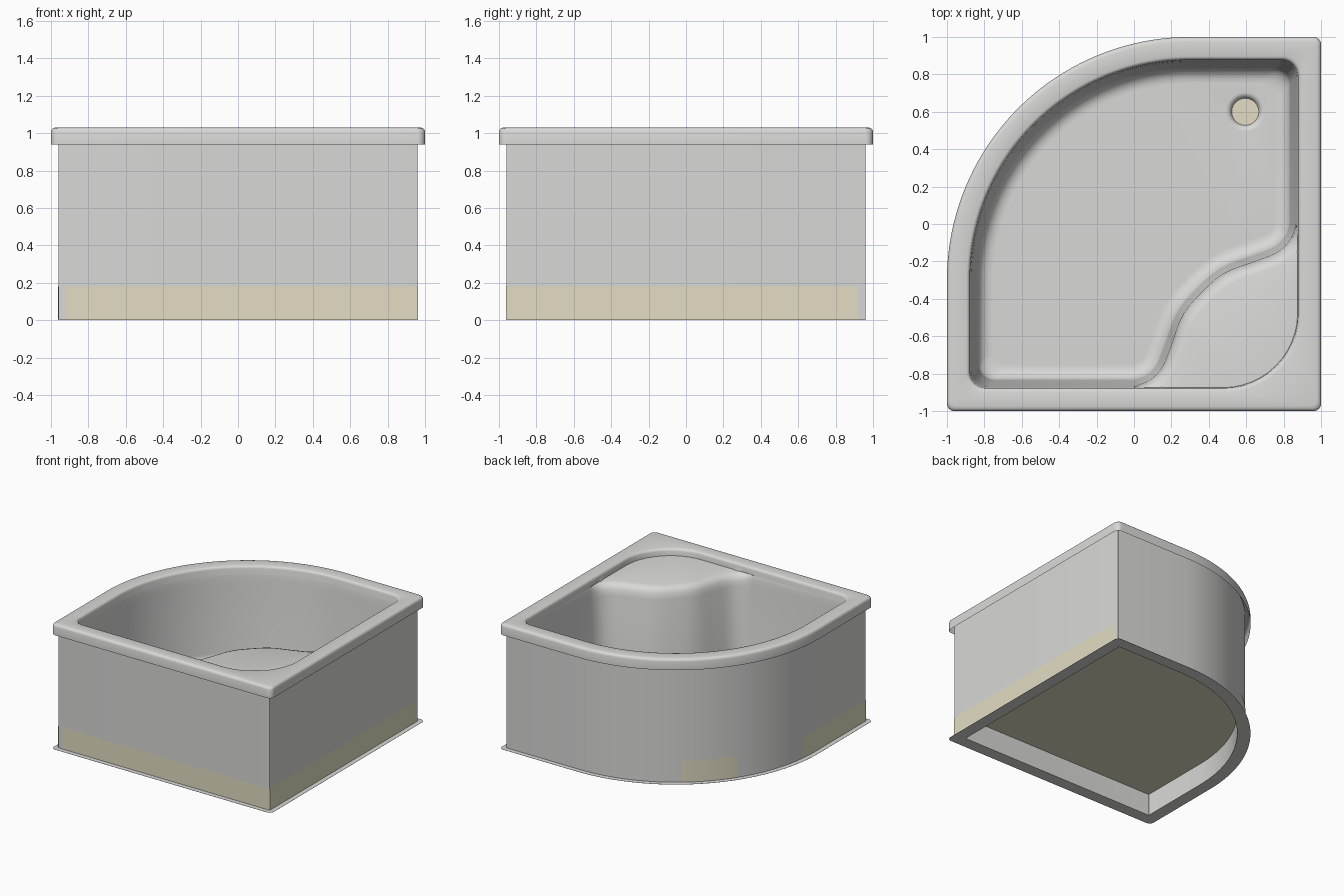
import bpy, bmesh, math
from mathutils import Vector

cube = bpy.data.objects.get("Cube")
if cube:
    bpy.data.objects.remove(cube, do_unlink=True)


def material(name, rgb):
    m = bpy.data.materials.new(name)
    m.use_nodes = True
    m.diffuse_color = (*rgb, 1)
    bsdf = m.node_tree.nodes["Principled BSDF"]
    bsdf.inputs["Base Color"].default_value = (*rgb, 1)
    bsdf.inputs["Roughness"].default_value = 0.5
    return m


WHITE = material("glazed white", (0.69, 0.69, 0.68))
CREAM = material("cream", (0.77, 0.72, 0.55))

BIG = 1.30            # radius of the curved corner
FLOOR = .27           # height of the basin floor
FOOT = .075           # radius of the rounded foot of the basin wall
INNER = .09           # radius of the small basin corners
STRAIGHT, ARC = 10, 13
N = 2 * STRAIGHT + ARC


def arc(cx, cy, r, a0, a1, n):
    angles = [math.radians(a0 + (a1 - a0) * i / (n - 1)) for i in range(n)]
    return [(cx + r * math.cos(a), cy + r * math.sin(a)) for a in angles]


def big_arc(inset, a0, a1, n):
    """Part of the large curved corner at the back."""
    return arc(BIG - 1, 1 - BIG, BIG - inset, a0, a1, n)


def corner_section(e, r):
    """Front-left quarter with a plain rounded corner."""
    line = [(i / STRAIGHT * (e - r), -e) for i in range(STRAIGHT)]
    mirrored = [(-y, -x) for x, y in reversed(line)]
    return line + arc(e - r, r - e, r, -90, 0, ARC) + mirrored


# Plan of the seat's front edge, symmetric about the diagonal
half = [(0, -.87), (.10, -.85), (.17, -.78), (.22, -.66), (.28, -.5)]
KEYS = [Vector(p) for p in half + [(.38, -.38)] + [(-y, -x) for x, y in reversed(half)]]
KEYS = [Vector((-.1, -.87))] + KEYS + [Vector((.87, .1))]


def seat_curve(t):
    s = t * (len(KEYS) - 3)
    i = min(int(s), len(KEYS) - 4)
    u = s - i
    a, b, c, d = KEYS[i:i + 4]
    return 0.5 * (2 * b + (c - a) * u + (2 * a - 5 * b + 4 * c - d) * u ** 2
                  + (3 * b - a - 3 * c + d) * u ** 3)


def seat_section(inset, extra):
    """S-shaped seat edge, pushed towards the basin."""
    pts = []
    for i in range(N):
        t = i / (N - 1)
        p = seat_curve(t)
        d = (seat_curve(min(1, t + .01)) - seat_curve(max(0, t - .01))).normalized()
        off = inset - .13 + extra * min(1, 3 * math.sin(math.pi * t))
        pts.append((p.x - d.y * off, p.y + d.x * off))
    return pts


def loop(inset, z, r=.04, seat_r=None, seat=None):
    """Closed plan outline at one height."""
    e = 1 - inset
    pts = arc(r - e, r - e, r, 180, 270, 9)
    pts += corner_section(e, seat_r or r) if seat is None else seat_section(inset, seat)
    pts += arc(e - r, e - r, r, 0, 90, 9) + big_arc(inset, 90, 180, 41)
    return [(x, y, z) for x, y in pts]


def loft(bm, loops):
    rows = [[bm.verts.new(p) for p in ring] for ring in loops]
    for a, b in zip(rows, rows[1:]):
        for i in range(len(a)):
            j = (i + 1) % len(a)
            bm.faces.new((a[i], a[j], b[j], b[i]))
    return rows


def finish(bm, name, mat):
    mesh = bpy.data.meshes.new(name)
    bm.to_mesh(mesh)
    bm.free()
    mesh.materials.append(mat)
    ob = bpy.data.objects.new(name, mesh)
    bpy.context.collection.objects.link(ob)
    bpy.ops.object.select_all(action='DESELECT')
    ob.select_set(True)
    bpy.context.view_layer.objects.active = ob
    bpy.ops.object.shade_smooth_by_angle(angle=math.radians(40))


# Rim, seat and basin as one continuous shell
bm = bmesh.new()
rings = [loop(0, .94), loop(0, 1.008), loop(.004, 1.02), loop(.012, 1.027), loop(.025, 1.03)]
rings += [loop(i, z, INNER, .4) for i, z in
          ((.104, 1.03), (.113, 1.027), (.119, 1.02), (.122, 1.01), (.125, .975))]
rings += [loop(i, z, INNER, seat=s) for i, z, s in
          ((.126, .971, -.04), (.127, .963, -.016), (.129, .947, .002),
           (.131, .922, .013), (.134, .88, .02), (.165, FLOOR + FOOT, .02))]
# Rounded foot of the basin wall
for step in range(1, 7):
    a = math.radians(15 * step)
    rings.append(loop(.165 + FOOT * (1 - math.cos(a)), FLOOR + FOOT * (1 - math.sin(a)),
                      INNER, seat=.02))
rings.append(loop(.25, FLOOR, INNER, seat=.02))
floor = loft(bm, rings)[-1]


# Drain dish let into the floor
def drain_circle(r, depth):
    return [(x, y, FLOOR - depth) for x, y in arc(.595, .6, r, 0, 345, 24)]


dish = loft(bm, [drain_circle(r, d) for r, d in
                 ((.105, 0), (.095, .001), (.085, .007), (.077, .016), (.072, .028))])[0]
edges = [bm.edges.get((ring[i - 1], ring[i])) for ring in (floor, dish) for i in range(len(ring))]
bmesh.ops.triangle_fill(bm, use_beauty=True, edges=edges, normal=(0, 0, 1))
finish(bm, "rim_and_basin", WHITE)

bm = bmesh.new()
bm.faces.new([bm.verts.new(p) for p in drain_circle(.073, .027)])
finish(bm, "drain_cover", CREAM)

# Outer skirt walls, running up behind the rim
bm = bmesh.new()
loft(bm, [loop(.04, 0, .004), loop(.04, 1.02, .004)])
finish(bm, "skirt", WHITE)

# Base flange with its inner wall
bm = bmesh.new()
loft(bm, [loop(.1, .18, .004), loop(.1, 0, .004), loop(0, 0),
          loop(0, .001), loop(.04, .001, .004)])
finish(bm, "base_flange", WHITE)

# Support plate under the basin
bm = bmesh.new()
bm.faces.new([bm.verts.new(p) for p in reversed(loop(.1, .18, .004))])
finish(bm, "support_plate", CREAM)


# Cream bands along the foot of the skirt
def band(name, path):
    bm = bmesh.new()
    low, high = [[bm.verts.new((x, y, z)) for x, y in path] for z in (.003, .18)]
    for i in range(len(path) - 1):
        bm.faces.new((low[i], low[i + 1], high[i + 1], high[i]))
    finish(bm, name, CREAM)


w = .963
band("front_and_left_band", [(-.92, -w), (w, -w), (w, .92)])
band("right_band", big_arc(1 - w, 173, 180, 5) + [(-w, -.96)])
band("curved_band", big_arc(1 - w, 127, 146, 12))
